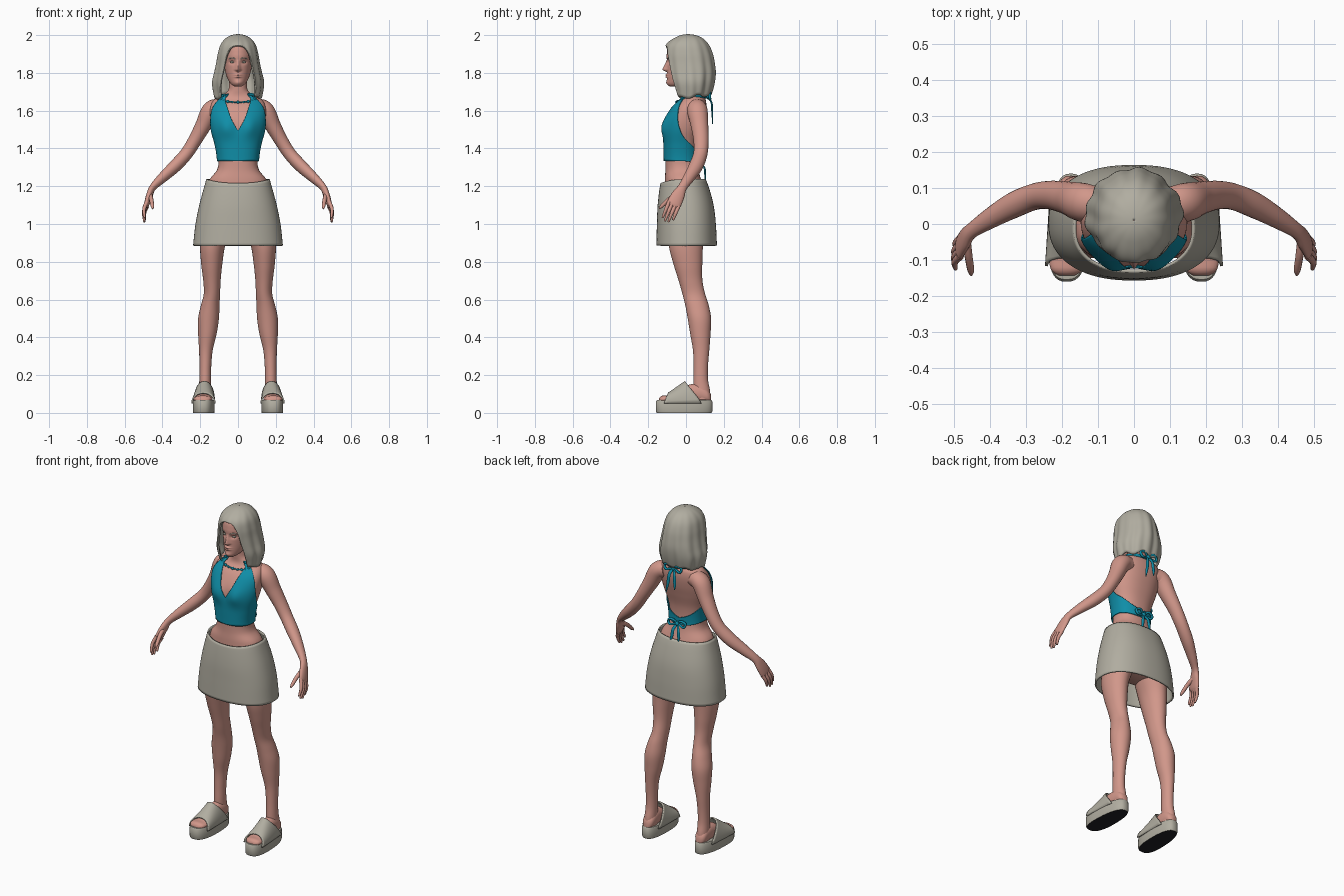
import bpy, bmesh, math
from mathutils import Vector
from math import sin, cos, pi, radians, exp, sqrt

if "Cube" in bpy.data.objects:
    bpy.data.objects.remove(bpy.data.objects["Cube"])


def material(name, rgb):
    m = bpy.data.materials.new(name)
    m.diffuse_color = (*rgb, 1)
    m.use_nodes = True
    m.node_tree.nodes["Principled BSDF"].inputs["Base Color"].default_value = m.diffuse_color
    return m


SKIN = material("skin", (.64, .31, .255))
TEAL = material("teal_cloth", (.005, .27, .39))
STONE = material("stone_beige", (.44, .42, .355))
BLACK = material("black_rubber", (.015, .015, .018))


def sample(rows, k):
    """Smooth interpolation of rows whose first value is an ascending key."""
    n = len(rows)
    k = min(max(k, rows[0][0]), rows[-1][0])
    i = 0
    while i < n - 2 and k > rows[i + 1][0]:
        i += 1

    def slope(j, c):
        a, b = rows[max(j - 1, 0)], rows[min(j + 1, n - 1)]
        return (b[c] - a[c]) / (b[0] - a[0])
    h = rows[i + 1][0] - rows[i][0]
    t = (k - rows[i][0]) / h
    return [(2*t**3 - 3*t*t + 1) * rows[i][c] + (t**3 - 2*t*t + t) * h * slope(i, c)
            + (3*t*t - 2*t**3) * rows[i + 1][c] + (t**3 - t*t) * h * slope(i + 1, c)
            for c in range(1, len(rows[0]))]


def power(v, p):
    return math.copysign(abs(v) ** p, v)


def oval(rx, yf, yb, a, p=1.0):
    """Point on a rounded section; angle 0 is the front."""
    return rx * power(sin(a), p), (yf + yb) / 2 - (yb - yf) / 2 * power(cos(a), p)


def surface(name, grid, mats, closed=True, caps=True, mirror=False, thick=0, rule=None):
    bm = bmesh.new()
    vs = [[bm.verts.new(p) for p in row] for row in grid]
    m = len(grid[0])
    for r0, r1 in zip(vs, vs[1:]):
        for j in range(m if closed else m - 1):
            bm.faces.new((r0[j], r0[(j + 1) % m], r1[(j + 1) % m], r1[j]))
    if caps:
        bm.faces.new(vs[0])
        bm.faces.new(vs[-1])
    bmesh.ops.recalc_face_normals(bm, faces=bm.faces)
    bm.normal_update()
    if rule:
        for f in bm.faces:
            f.material_index = rule(f)
    me = bpy.data.meshes.new(name)
    bm.to_mesh(me)
    bm.free()
    for mt in mats:
        me.materials.append(mt)
    me.shade_smooth()
    me.set_sharp_from_angle(angle=radians(50))
    ob = bpy.data.objects.new(name, me)
    bpy.context.collection.objects.link(ob)
    if thick:
        s = ob.modifiers.new("thickness", 'SOLIDIFY')
        s.thickness, s.offset = thick, 0
    if mirror:
        ob.modifiers.new("mirror", 'MIRROR').use_mirror_merge = False
    return ob


def tube(name, pts, mat, ref=(1, 0, 0), steps=24, seg=14, mirror=False):
    """Tube through (x, y, z, radius along ref, other radius) points."""
    rows = [(i, *p) for i, p in enumerate(pts)]
    ks = [(len(pts) - 1) * i / steps for i in range(steps + 1)]
    path = [sample(rows, k) for k in ks]
    grid = []
    for i, p in enumerate(path):
        t = Vector(path[min(i + 1, steps)][:3]) - Vector(path[max(i - 1, 0)][:3])
        t.normalize()
        n = Vector(ref)
        n = (n - t * n.dot(t)).normalized()
        b = t.cross(n)
        grid.append([Vector(p[:3]) + n * p[3] * cos(2*pi*j/seg) + b * p[4] * sin(2*pi*j/seg)
                     for j in range(seg)])
    return surface(name, grid, [mat], mirror=mirror)


def angles(n):
    return [2 * pi * j / n for j in range(n)]


def fold(a):
    """Degrees away from the front."""
    d = math.degrees(a) % 360
    return min(d, 360 - d)


# Torso and neck: height, half width, front, back
TORSO = [(.96, .13, -.06, .09), (1.0, .18, -.10, .125), (1.15, .172, -.112, .108),
         (1.235, .15, -.112, .08), (1.285, .112, -.109, .066), (1.335, .103, -.109, .06),
         (1.42, .115, -.111, .065), (1.50, .137, -.112, .085), (1.56, .146, -.102, .1),
         (1.62, .146, -.07, .108), (1.66, .125, -.032, .104), (1.68, .085, -.025, .095),
         (1.705, .054, -.026, .08), (1.74, .047, -.028, .07), (1.79, .046, -.028, .07)]


def torso(a, z, off=0):
    rx, yf, yb = sample(TORSO, z)
    x, y = oval(rx + off, yf - off, yb + off, a, .88)
    if cos(a) > 0:
        y -= .016 * exp(-((abs(x) - .062) / .04) ** 2 - ((z - 1.51) / .05) ** 2)
    return x, y, z


surface("torso", [[torso(a, .96 + .83 * i / 90) for a in angles(72)] for i in range(91)], [SKIN])

# Halter top with plunging neckline, cut away at the arms and back
RIM = [(0, 1.495), (10, 1.55), (19, 1.62), (29, 1.662), (36, 1.687), (42, 1.687), (47, 1.66),
       (62, 1.60), (78, 1.52), (95, 1.455), (120, 1.42), (150, 1.38), (180, 1.355)]


def top_point(a, t):
    hi = sample(RIM, fold(a))[0]
    lo = 1.333 - .018 * max(0, -cos(a)) ** 2
    return torso(a, lo + (hi - lo) * t, .007)


surface("halter_top", [[top_point(a, i / 28) for a in angles(120)] for i in range(29)],
        [TEAL], caps=False, thick=.004)

# Neck tie, necklace and bows
tube("neck_tie", [(*torso(radians(38 + i * 71 / 3), 1.685 - .002 * i, .008), .009, .006)
                  for i in range(7)] +
     [(*torso(radians(204 + i * 59), 1.68, .008), .009, .006) for i in range(3)],
     TEAL, ref=(0, 0, 1), steps=48, seg=10)
for i in range(13):
    a = radians(-60 + 10 * i)
    c = torso(a, 1.645 + .032 * (abs(i - 6) / 6) ** 2, .004)
    r = .0065 if i % 2 else .008
    bead = [[(c[0] + r * sin(f) * cos(t), c[1] + r * sin(f) * sin(t), c[2] + r * cos(f))
             for t in angles(10)] for f in [.05 + (pi - .1) * k / 6 for k in range(7)]]
    surface("necklace_bead", bead, [TEAL])
tube("necklace_cord", [(*torso(radians(-60 + 20 * i), 1.645 + .032 * (abs(i - 3) / 3) ** 2, .003),
                        .004, .004) for i in range(7)], TEAL, ref=(0, 0, 1), seg=8)


def bow(name, y, z, drop):
    tube(name + "_knot", [(-.013, y, z, .006, .006), (0, y + .004, z, .013, .013),
                          (.013, y, z, .006, .006)], TEAL, ref=(0, 1, 0), steps=8)
    for s in (-1, 1):
        tube(name + "_loop", [(0, y, z, .005, .006), (s*.028, y + .012, z + .022, .007, .007),
                              (s*.055, y + .008, z + .012, .008, .007),
                              (s*.045, y + .012, z - .012, .007, .007), (0, y, z, .005, .006)],
             TEAL, ref=(0, 1, 0), seg=8)
        tube(name + "_tail", [(0, y, z, .004, .005), (s*.016, y + .02, z - .03, .005, .009),
                              (s*.022, y + .024, z - drop*.6, .005, .01),
                              (s*(.028 + .006*s), y + .026, z - drop*(1 + .1*s), .002, .003)],
             TEAL, ref=(0, 1, 0), seg=8)


bow("neck_bow", .115, 1.672, .13)
bow("waist_bow", .078, 1.325, .11)

# Head with nose, eye sockets and lips
HEAD = [(1.727, .016, -.085, -.04), (1.738, .034, -.096, .0), (1.76, .051, -.1, .05),
        (1.80, .066, -.1, .095), (1.85, .074, -.1, .118), (1.90, .077, -.102, .122),
        (1.95, .064, -.085, .1), (1.982, .03, -.03, .055)]


def face(a, z, off=0):
    x, y = oval(*sample(HEAD, z), a)
    if cos(a) > 0:
        nose = max(0, min((1.87 - z) / .05, (z - 1.803) / .013, 1))
        y -= .025 * nose * exp(-(x / (.007 + .006 * nose)) ** 2)
        y += .010 * exp(-((abs(x) - .031) / .016) ** 2 - ((z - 1.857) / .011) ** 2)
        lips = exp(-((z - 1.790) / .005) ** 2) + exp(-((z - 1.779) / .005) ** 2)
        y -= .009 * lips * exp(-(x / .017) ** 2)
        y -= .006 * exp(-(x / .02) ** 2 - ((z - 1.748) / .012) ** 2)
        y -= off
    return x, y, z


surface("head", [[face(a, 1.727 + .255 * i / 110) for a in angles(120)] for i in range(111)], [SKIN])

# Eyes and brows
eye = [[(.031 + .0125 * sin(f) * cos(t), -.083 + .006 * cos(f) + .1 * .0125 * sin(f) * cos(t),
         1.857 + .0055 * sin(f) * sin(t)) for t in angles(16)]
       for f in [.05 + (pi - .1) * k / 8 for k in range(9)]]
surface("eye", eye, [STONE], mirror=True)
tube("eyebrow", [(*face(radians(d), z, .0), .0022, .003) for d, z in
                 ((10, 1.873), (20, 1.879), (30, 1.879), (38, 1.873))],
     STONE, ref=(0, 1, 0), steps=10, seg=8, mirror=True)

# Bob hair: shell with a face opening and soft strands
HAIR = [(sqrt(2 - z), *r) for z, *r in (
    (2.0, .001, .009, .011), (1.985, .055, -.05, .075), (1.95, .087, -.098, .113),
    (1.9, .102, -.112, .135), (1.85, .11, -.11, .145), (1.8, .12, -.105, .15),
    (1.75, .13, -.095, .145), (1.7, .124, -.08, .133), (1.65, .112, -.07, .115))]
HEM = [(0, 1.943), (18, 1.936), (29, 1.915), (37, 1.87), (42, 1.78), (47, 1.69), (56, 1.668),
       (110, 1.678), (180, 1.685)]


def hair(a, t):
    hem = sample(HEM, fold(a))[0]
    if hem < 1.75:
        hem += .007 * sin(7 * a + .6)
    s = sqrt(2 - hem) * t
    x, y = oval(*sample(HAIR, s), a)
    w = 1 + s * (.045 * sin(13 * a) + .04 * sin(6 * a + 1 + 5 * s))
    return x * w, .015 + (y - .015) * w, 2 - s * s


surface("hair", [[hair(a, i / 40) for a in angles(144)] for i in range(41)],
        [STONE], caps=True, thick=0).modifiers.new("thickness", 'SOLIDIFY').thickness = 0
bpy.data.objects.remove(bpy.data.objects["hair"])
surface("hair_bob", [[hair(a, i / 40) for a in angles(144)] for i in range(41)],
        [STONE], caps=False, thick=.01)

# Skirt: open flared shell
SKIRT = [(.885, .234, -.153, .16), (1.0, .221, -.15, .154), (1.1, .201, -.146, .142),
         (1.2, .174, -.134, .115), (1.25, .16, -.122, .094)]


def skirt(a, t):
    z = .885 + (1.236 - .02 * max(cos(a), 0) ** 2 - .885) * t
    return (*oval(*sample(SKIRT, z), a, .87), z)


surface("skirt", [[skirt(a, i / 24) for a in angles(80)] for i in range(25)],
        [STONE], caps=False, thick=.008)

# Legs: height, centre x, centre y, half width, half depth
LEG = [(.07, .175, .085, .033, .045), (.12, .175, .083, .032, .044), (.17, .174, .078, .031, .039),
       (.24, .173, .078, .031, .038), (.33, .17, .08, .036, .043), (.42, .162, .076, .049, .054),
       (.5, .156, .071, .055, .062), (.57, .147, .058, .049, .062), (.63, .138, .041, .043, .06),
       (.7, .138, .024, .046, .063), (.78, .139, .011, .055, .075), (.88, .135, .0, .066, .09),
       (.98, .115, .005, .08, .1), (1.08, .095, .008, .085, .1)]
legs = []
for i in range(71):
    z = .07 + 1.01 * i / 70
    cx, cy, rx, ry = sample(LEG, z)
    legs.append([(cx + rx * cos(a), cy + ry * sin(a), z) for a in angles(32)])
surface("leg", legs, [SKIN], mirror=True)

# Feet: depth, centre x, half width, top height
FOOT = [(-.143, .187, .022, .078), (-.13, .187, .042, .09), (-.09, .185, .05, .094),
        (-.04, .182, .046, .115), (.02, .178, .037, .15), (.08, .175, .036, .15),
        (.12, .175, .03, .12), (.133, .175, .014, .095)]
feet = []
for i in range(37):
    y = -.143 + .276 * i / 36
    cx, w, top = sample(FOOT, y)
    feet.append([(cx + w * cos(a), y, (top + .055) / 2 + (top - .055) / 2 * power(sin(a), .85))
                 for a in angles(24)])
surface("foot", feet, [SKIN], mirror=True)

# Platform sandals: sole with black underside, and arched strap
sole = [[(.181 - .006 * cos(a) * -1 + s * (.057 + .005 * cos(a)) * power(sin(a), .75),
          -.01 - s * .15 * power(cos(a), .85), z) for a in angles(48)]
        for z, s in ((0, .97), (.008, 1), (.06, 1), (.068, .96))]
surface("sandal_sole", sole, [STONE, BLACK], mirror=True,
        rule=lambda f: 1 if f.normal.z < -.9 else 0)
strap = []
for i in range(13):
    v = i / 12
    row = []
    for j in range(25):
        a = pi * j / 24
        back = -.003 + .085 * (1 - sin(a)) ** 1.2
        front = -.092 - .025 * (1 - sin(a))
        row.append((.183 - .005 * v + (.06 - .008 * v) * cos(a), front + (back - front) * v,
                    .05 + (.054 + .062 * v) * max(sin(a), 0) ** .8))
    strap.append(row)
surface("sandal_strap", strap, [STONE], closed=False, caps=False, mirror=True, thick=.008)

# Arms with flattened palms
tube("arm", [(.09, .055, 1.618, .046, .046), (.142, .06, 1.6, .05, .054),
             (.185, .072, 1.52, .042, .046), (.23, .08, 1.44, .036, .04),
             (.275, .076, 1.37, .034, .037), (.335, .052, 1.305, .033, .037),
             (.40, .015, 1.245, .026, .03), (.45, -.018, 1.195, .018, .024),
             (.468, -.04, 1.155, .017, .034), (.482, -.062, 1.11, .014, .038),
             (.487, -.07, 1.09, .008, .03)], SKIN, steps=60, seg=24, mirror=True)

# Fingers and thumb
for o, k in ((-.028, .8), (-.009, 1), (.01, 1.05), (.028, .95)):
    b = Vector((.482, -.064 - .88 * o, 1.107 + .47 * o))
    m, e = b + Vector((.016, -.018, -.043)) * k, b + Vector((.014, -.036, -.088)) * k
    tube("finger", [(*b, .011, .0105), (*m, .0095, .0095), (*e, .006, .006),
                    (*(e + (e - m) * .09), .002, .002)], SKIN, steps=14, seg=10, mirror=True)
tube("thumb", [(.466, -.045, 1.155, .013, .016), (.459, -.09, 1.13, .011, .012),
               (.453, -.128, 1.095, .0095, .0095), (.451, -.142, 1.08, .003, .003)],
     SKIN, steps=14, seg=10, mirror=True)
